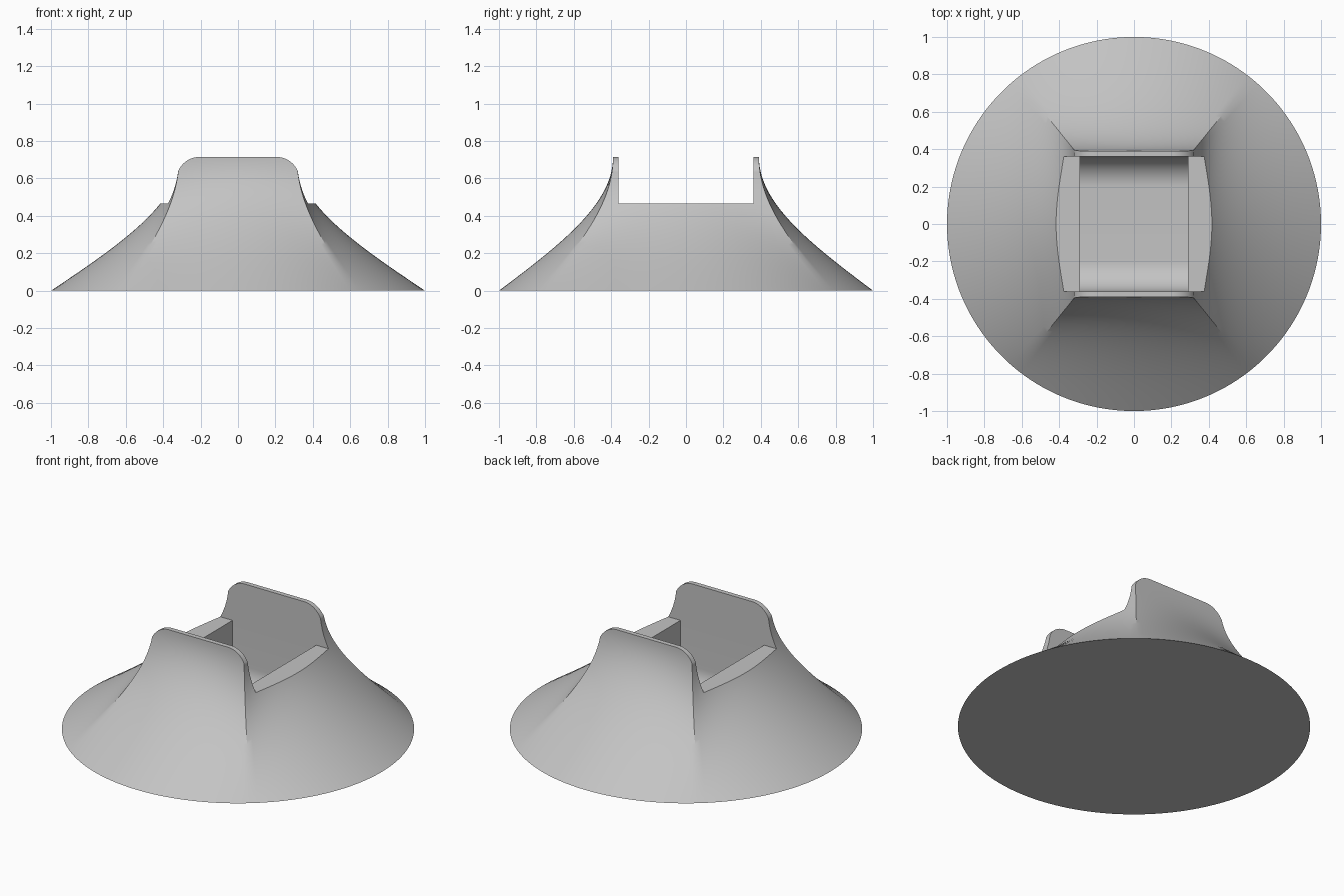
import bpy, bmesh
from math import pi, sin, cos, atan2

if "Cube" in bpy.data.objects:
    bpy.data.objects.remove(bpy.data.objects["Cube"])

HALF_X, HALF_Y, HEIGHT = 0.315, 0.39, 0.715
SLOT_Y, SLOT_Z = 0.36, 0.465
POCKET_X, FLOOR_Z, FILLET = 0.29, 0.04, 0.16
CORNER_R = 0.125

grey = bpy.data.materials.new("plain grey")
grey.use_nodes = True
grey.diffuse_color = (0.55, 0.55, 0.55, 1)
grey.node_tree.nodes["Principled BSDF"].inputs["Base Color"].default_value = grey.diffuse_color


def finish(name, bm):
    bmesh.ops.recalc_face_normals(bm, faces=bm.faces)
    mesh = bpy.data.meshes.new(name)
    bm.to_mesh(mesh)
    bm.free()
    mesh.materials.append(grey)
    obj = bpy.data.objects.new(name, mesh)
    bpy.context.collection.objects.link(obj)
    return obj


def prism(name, outline, axis, half):
    """Extrude a closed (across, z) outline along x or y, from -half to half."""
    bm = bmesh.new()
    ends = []
    for d in (-half, half):
        ends.append([bm.verts.new((d, a, z) if axis == "x" else (a, d, z)) for a, z in outline])
        bm.faces.new(ends[-1])
    n = len(outline)
    for i in range(n):
        j = (i + 1) % n
        bm.faces.new((ends[0][i], ends[0][j], ends[1][j], ends[1][i]))
    return finish(name, bm)


def arc(cx, cz, r, start, end, steps=16):
    angles = [start + (end - start) * i / steps for i in range(steps + 1)]
    return [(cx + r * cos(a), cz + r * sin(a)) for a in angles]


# Flared body: round base blending into a rectangular top
corner = atan2(HALF_Y, HALF_X)
stops = [-corner, corner, pi - corner, pi + corner, 2 * pi - corner]
angles = [a + (b - a) * i / 40 for a, b in zip(stops, stops[1:]) for i in range(40)]
bm = bmesh.new()
rings = []
LEVELS = 36
for k in range(LEVELS + 1):
    t = k / LEVELS
    s = 1 - t
    flare = s ** 3 + 3 * s * s * t * 0.43
    z = 3 * s * s * t * 0.26 + 3 * s * t * t * 0.47 + t ** 3 * HEIGHT
    ring = []
    for a in angles:
        top = min(HALF_X / max(abs(cos(a)), 1e-6), HALF_Y / max(abs(sin(a)), 1e-6))
        r = top + (1 - top) * flare
        ring.append(bm.verts.new((r * cos(a), r * sin(a), z)))
    rings.append(ring)
for low, high in zip(rings, rings[1:]):
    for i in range(len(angles)):
        j = (i + 1) % len(angles)
        bm.faces.new((low[i], low[j], high[j], high[i]))
bm.faces.new(rings[0])
bm.faces.new(rings[-1])
body = finish("flared_base", bm)

# Slot across the top, leaving a front and a back wall
slot = prism("slot_cutter", [(-SLOT_Y, SLOT_Z), (SLOT_Y, SLOT_Z), (SLOT_Y, 1), (-SLOT_Y, 1)], "x", 1.2)

# Pocket with rounded floor edges
inner = SLOT_Y - FILLET
centre_z = FLOOR_Z + FILLET
pocket_outline = (arc(-inner, centre_z, FILLET, pi, 1.5 * pi)
                  + arc(inner, centre_z, FILLET, 1.5 * pi, 2 * pi)
                  + [(SLOT_Y, 0.6), (-SLOT_Y, 0.6)])
pocket = prism("pocket_cutter", pocket_outline, "x", POCKET_X)

# Rounded upper corners of the walls
cutters = [slot, pocket]
for side, name in ((1, "left"), (-1, "right")):
    outline = arc(0.205, HEIGHT - CORNER_R, CORNER_R, 0, pi / 2)
    outline += [(0.205, 0.9), (0.6, 0.9), (0.6, HEIGHT - CORNER_R)]
    cutters.append(prism(name + "_corner_cutter", [(side * x, z) for x, z in outline], "y", 0.8))

bpy.ops.object.select_all(action="DESELECT")
bpy.context.view_layer.objects.active = body
body.select_set(True)
for cutter in cutters:
    cutter.hide_render = True
    mod = body.modifiers.new(cutter.name, "BOOLEAN")
    mod.operation = "DIFFERENCE"
    mod.solver = "EXACT"
    mod.object = cutter
    bpy.ops.object.modifier_apply(modifier=mod.name)
    bpy.data.objects.remove(cutter)

bpy.ops.object.shade_smooth_by_angle(angle=pi / 6)
